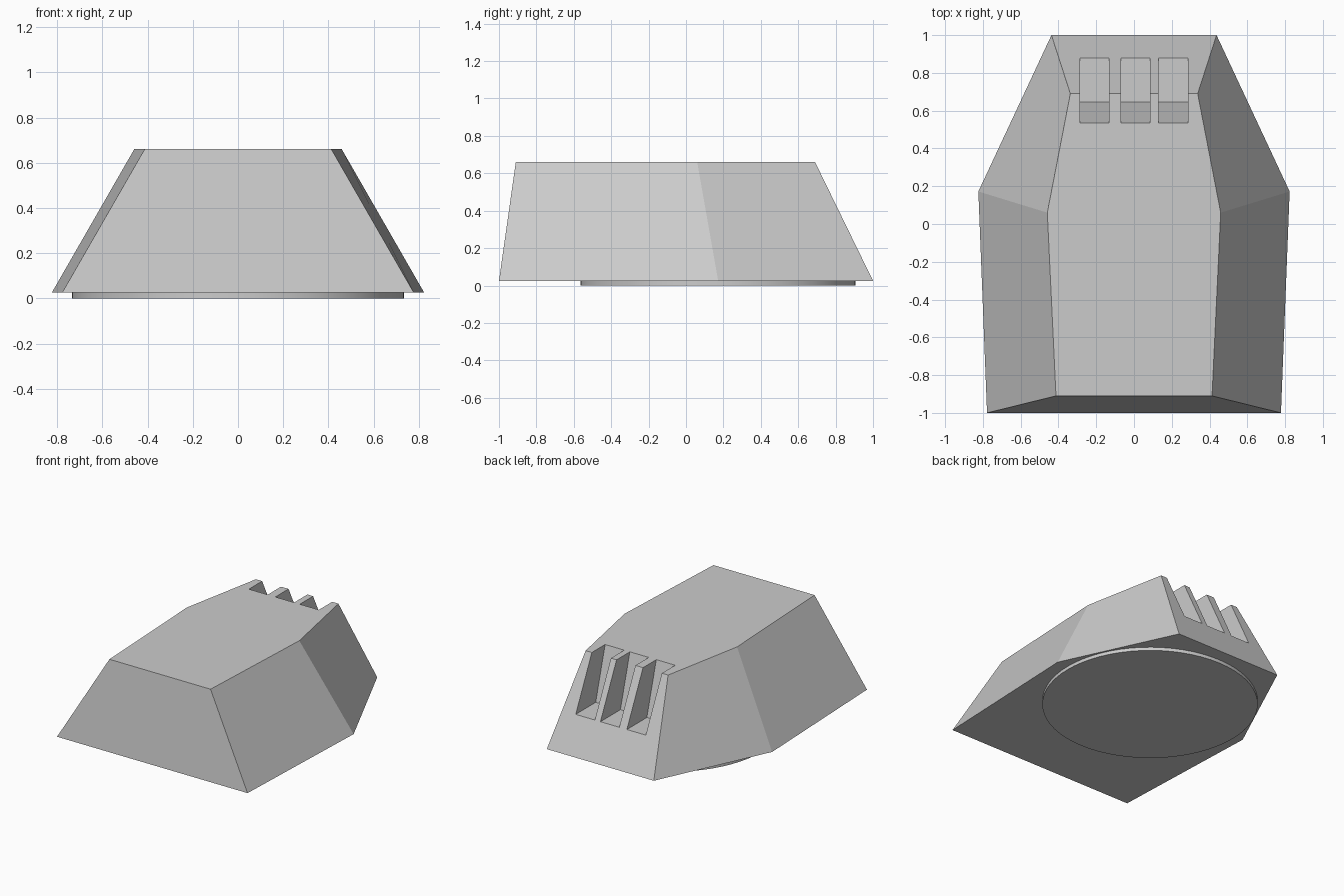
import bpy, bmesh

if "Cube" in bpy.data.objects:
    bpy.data.objects.remove(bpy.data.objects["Cube"])


def mesh_object(name, bm):
    bmesh.ops.recalc_face_normals(bm, faces=bm.faces)
    me = bpy.data.meshes.new(name)
    bm.to_mesh(me)
    bm.free()
    ob = bpy.data.objects.new(name, me)
    bpy.context.collection.objects.link(ob)
    return ob


def loft(name, ring_a, ring_b):
    """Solid between two matching rings of points."""
    bm = bmesh.new()
    a = [bm.verts.new(p) for p in ring_a]
    b = [bm.verts.new(p) for p in ring_b]
    bm.faces.new(a)
    bm.faces.new(b)
    n = len(a)
    for i in range(n):
        j = (i + 1) % n
        bm.faces.new((a[i], a[j], b[j], b[i]))
    return mesh_object(name, bm)


def mirrored_ring(half, z):
    return [(x, y, z) for x, y in half] + [(-x, y, z) for x, y in reversed(half)]


# Faceted turret shell: tapered six-sided plan
shell = loft("turret_shell",
             mirrored_ring([(0.778, -1.0), (0.824, 0.172), (0.437, 1.0)], 0.025),
             mirrored_ring([(0.413, -0.91), (0.459, 0.06), (0.337, 0.69)], 0.66))

# Three notches cut in the sloped end: leaning inner wall, level floor
profile = [(0.645, 0.275), (1.2, 0.275), (1.2, 0.9), (0.467, 0.9), (0.535, 0.66)]
for x0, x1 in ((-0.286, -0.132), (-0.07, 0.084), (0.13, 0.286)):
    cutter = loft("notch_cutter", [(x0, y, z) for y, z in profile],
                  [(x1, y, z) for y, z in profile])
    cutter.hide_render = True
    cutter.hide_set(True)
    cut = shell.modifiers.new("notch", 'BOOLEAN')
    cut.operation = 'DIFFERENCE'
    cut.solver = 'EXACT'
    cut.object = cutter

# Round turning ring underneath
bpy.ops.mesh.primitive_cylinder_add(vertices=64, radius=0.735, depth=0.03,
                                    location=(0, 0.17, 0.015))
ring = bpy.context.object
ring.name = "turning_ring"
bpy.ops.object.shade_smooth_by_angle()
